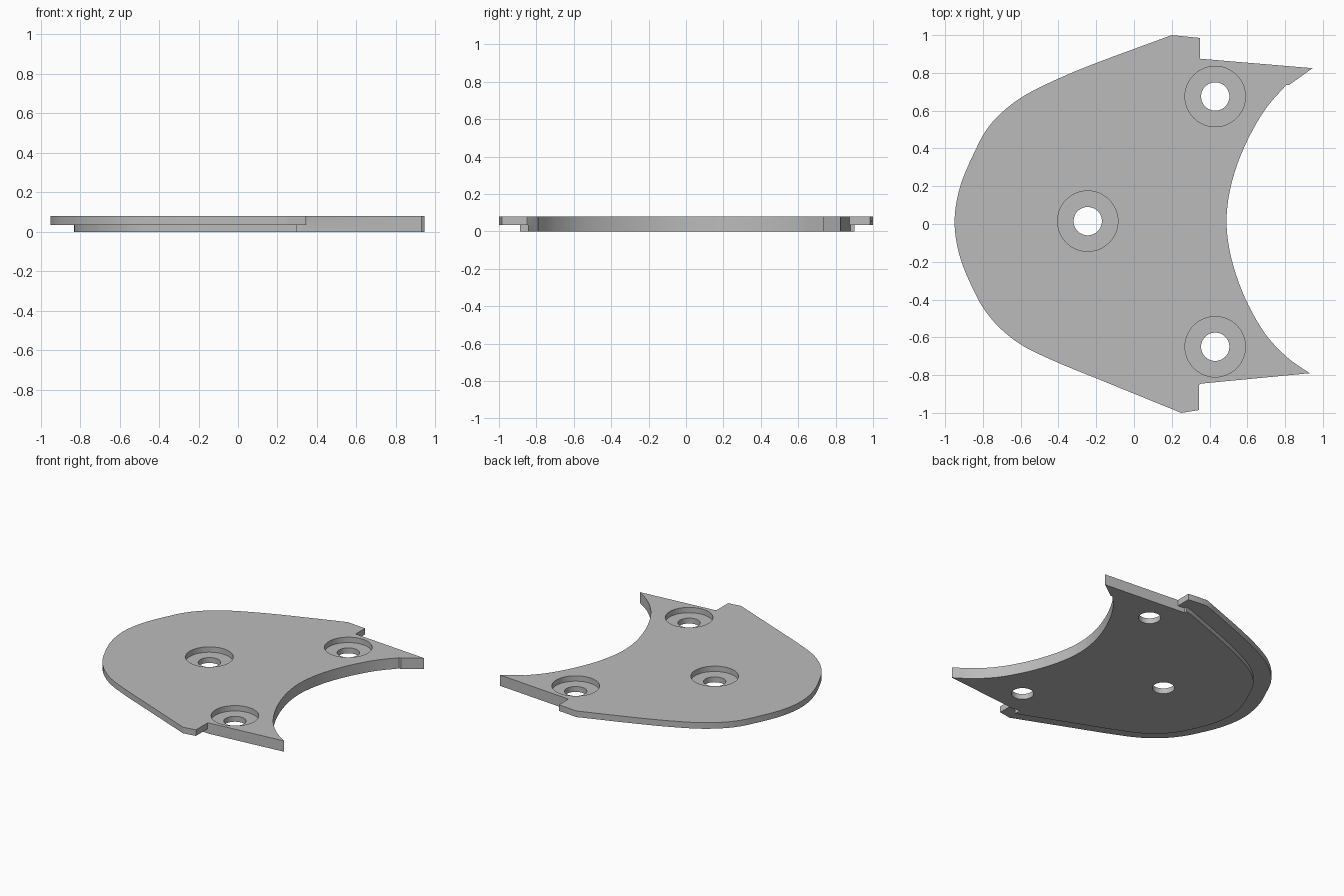
import bpy
import bmesh
import math
from mathutils import Vector, Matrix

if "Cube" in bpy.data.objects:
    bpy.data.objects.remove(bpy.data.objects["Cube"])

TOP, LEDGE, BORE_FLOOR = 0.08, 0.035, 0.04
LIP = 0.12          # how far the rim overhangs the lower body
HOLES = [(-0.245, 0.015), (0.43, 0.675), (0.43, -0.65)]


def smooth_path(points, steps=5):
    """Catmull-Rom curve through the points."""
    p = [Vector(q) for q in points]
    p = [2 * p[0] - p[1]] + p + [2 * p[-1] - p[-2]]
    path = []
    for a, b, c, d in zip(p, p[1:], p[2:], p[3:]):
        for i in range(steps):
            t = i / steps
            path.append(0.5 * (2 * b + (c - a) * t + (2 * a - 5 * b + 4 * c - d) * t * t
                               + (3 * b - a - 3 * c + d) * t ** 3))
    return path + [p[-2]]


def inset_path(path, distance):
    """Path moved sideways to its left."""
    moved = []
    for i, q in enumerate(path):
        t = (path[min(i + 1, len(path) - 1)] - path[max(i - 1, 0)]).normalized()
        moved.append(q + Vector((-t.y, t.x)) * distance)
    return moved


def add_face(bm, path, z):
    bm.faces.new([bm.verts.new((q.x, q.y, z)) for q in path])


def add_wall(bm, path, low, high):
    for a, b in zip(path, path[1:]):
        bm.faces.new([bm.verts.new(v) for v in
                      ((*a, low), (*b, low), (*b, high), (*a, high))])


def finish(bm, name):
    mesh = bpy.data.meshes.new(name)
    bm.to_mesh(mesh)
    bm.free()
    obj = bpy.data.objects.new(name, mesh)
    bpy.context.collection.objects.link(obj)
    return obj


# Outlines, all running counter-clockwise
round_side = smooth_path([(0.2, 1.0), (-0.18, 0.86), (-0.4, 0.77), (-0.58, 0.68),
                          (-0.7, 0.59), (-0.78, 0.5), (-0.84, 0.39), (-0.92, 0.2),
                          (-0.95, 0.01), (-0.92, -0.18), (-0.84, -0.37), (-0.78, -0.47),
                          (-0.7, -0.56), (-0.58, -0.65), (-0.4, -0.735), (-0.18, -0.825),
                          (0.25, -1.0)])
notch_back, notch_front = Vector((0.35, 0.875)), Vector((0.355, -0.845))
hollow = smooth_path([(0.93, -0.79), (0.81, -0.705), (0.69, -0.575), (0.585, -0.385),
                      (0.515, -0.18), (0.49, 0.015), (0.515, 0.21), (0.585, 0.41),
                      (0.69, 0.6), (0.805, 0.735)])
horns = [notch_front] + hollow + [Vector((0.82, 0.735)), Vector((0.945, 0.825)), notch_back]
rim = [notch_back, Vector((0.35, 0.985))] + round_side + [
    Vector((0.345, -0.985)), Vector((0.345, -0.85)), notch_front]
step = [notch_back, Vector((0.295, 0.88)), Vector((0.295, 0.9))] + inset_path(round_side, LIP) + [
    Vector((0.295, -0.885)), Vector((0.295, -0.84)), notch_front]

# Plate with a stepped rim
bm = bmesh.new()
add_face(bm, rim + horns[1:-1], TOP)
add_face(bm, step + horns[1:-1], 0)
add_face(bm, rim + step[-2:0:-1], LEDGE)
add_wall(bm, rim, LEDGE, TOP)
add_wall(bm, step, 0, LEDGE)
add_wall(bm, horns, 0, LEDGE)
add_wall(bm, horns, LEDGE, TOP)
bmesh.ops.remove_doubles(bm, verts=bm.verts, dist=0.0001)
bmesh.ops.recalc_face_normals(bm, faces=bm.faces)
plate = finish(bm, "plate")

grey = bpy.data.materials.new("plain grey")
grey.use_nodes = True
colour = (0.5, 0.5, 0.5, 1)
grey.diffuse_color = colour
grey.node_tree.nodes["Principled BSDF"].inputs["Base Color"].default_value = colour
plate.data.materials.append(grey)


# Screw holes and their counterbores
def cut_holes(name, radius, low, high):
    bm = bmesh.new()
    for x, y in HOLES:
        bmesh.ops.create_cone(bm, cap_ends=True, segments=48, radius1=radius, radius2=radius,
                              depth=high - low,
                              matrix=Matrix.Translation((x, y, (low + high) / 2)))
    cutter = finish(bm, name)
    cutter.data.materials.append(grey)
    cutter.hide_render = True
    cutter.hide_viewport = True
    cut = plate.modifiers.new(name, "BOOLEAN")
    cut.operation = "DIFFERENCE"
    cut.solver = "EXACT"
    cut.object = cutter


bpy.context.view_layer.objects.active = plate
plate.select_set(True)
bpy.ops.object.shade_smooth_by_angle(angle=math.radians(30))
cut_holes("counterbore_cutter", 0.16, BORE_FLOOR, 0.2)
cut_holes("screw_hole_cutter", 0.075, -0.1, 0.2)
